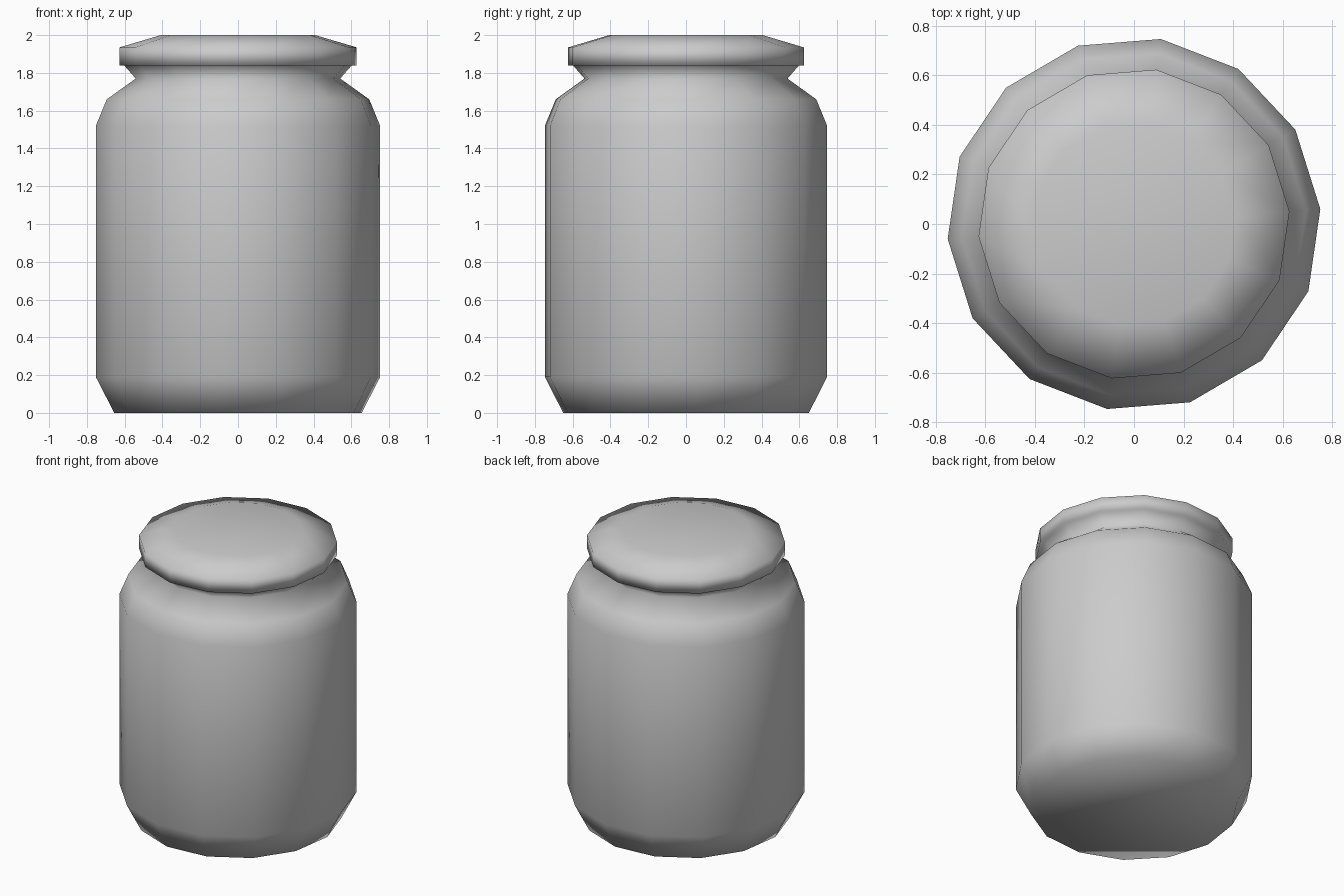
import bpy
import bmesh
import math

SIDES = 14
TURN = math.radians(4.6)

# Remove the default cube
cube = bpy.data.objects.get("Cube")
if cube:
    bpy.data.objects.remove(cube, do_unlink=True)

# Single plain grey
grey = bpy.data.materials.new("plain_grey")
grey.use_nodes = True
colour = (0.6, 0.6, 0.6, 1.0)
grey.diffuse_color = colour
grey.node_tree.nodes["Principled BSDF"].inputs["Base Color"].default_value = colour


def turned_part(name, profile, cap_top=True):
    """Revolve (radius, height) points, bottom to top, into a smooth part."""
    bm = bmesh.new()
    rings = []
    for radius, height in profile:
        ring = []
        for i in range(SIDES):
            a = TURN + math.tau * i / SIDES
            ring.append(bm.verts.new((radius * math.cos(a), radius * math.sin(a), height)))
        rings.append(ring)
    for low, high in zip(rings, rings[1:]):
        for i in range(SIDES):
            j = (i + 1) % SIDES
            bm.faces.new((low[i], low[j], high[j], high[i]))
    bm.faces.new(list(reversed(rings[0])))
    if cap_top:
        bm.faces.new(rings[-1])
    for face in bm.faces:
        face.smooth = True
    mesh = bpy.data.meshes.new(name)
    bm.to_mesh(mesh)
    bm.free()
    mesh.materials.append(grey)
    obj = bpy.data.objects.new(name, mesh)
    bpy.context.collection.objects.link(obj)
    return obj


# Jar body: chamfered foot, straight wall, shoulder, pinched neck, flared lip
turned_part("jar_body", [
    (0.657, 0.0), (0.755, 0.19), (0.755, 1.52),
    (0.697, 1.66), (0.543, 1.77), (0.605, 1.84),
], cap_top=False)

# Lid: short rim with a sloped top edge
turned_part("jar_lid", [(0.63, 1.84), (0.63, 1.935), (0.41, 2.0)])
